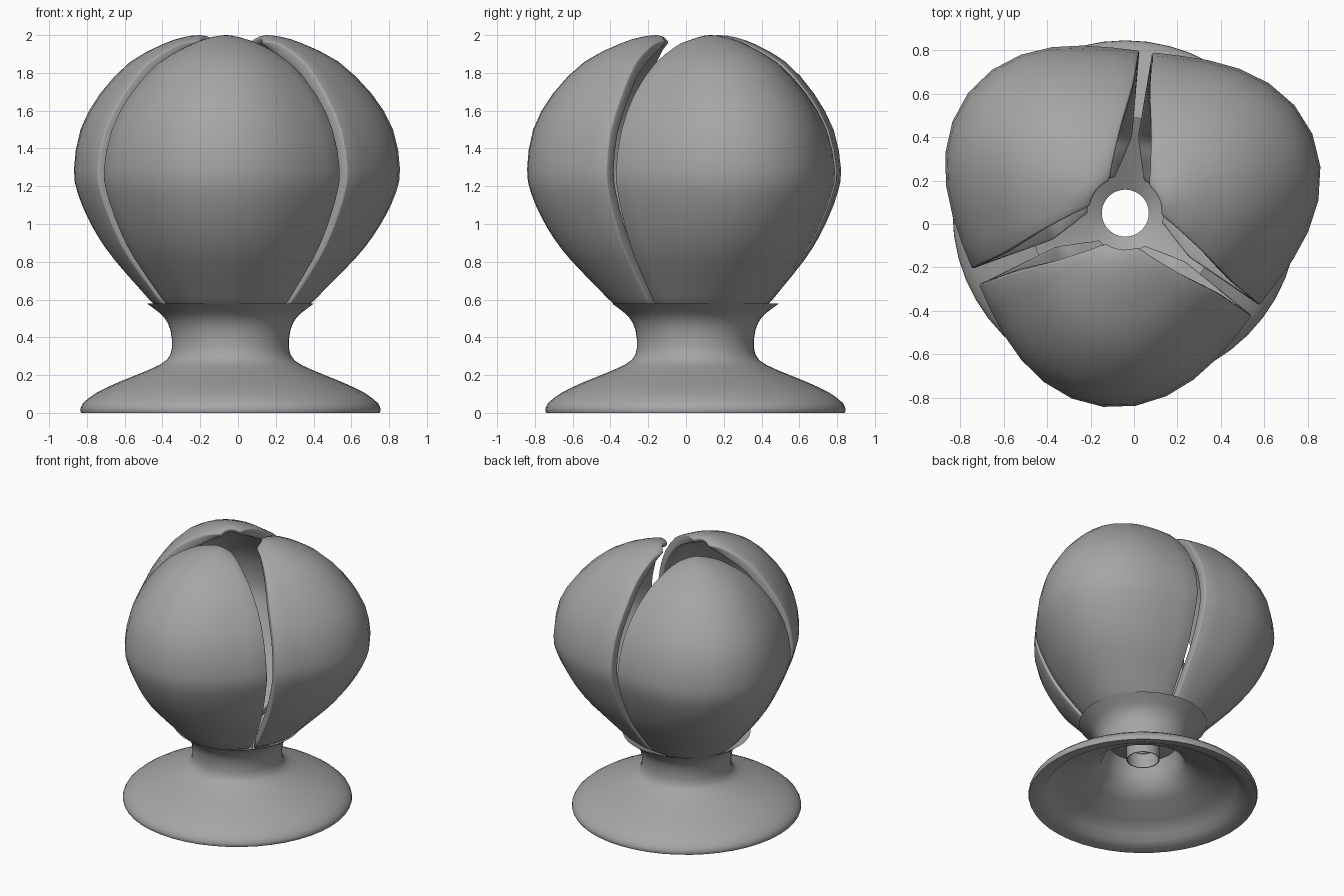
import bpy, math

if "Cube" in bpy.data.objects:
    bpy.data.objects.remove(bpy.data.objects["Cube"])

AXIS = (-0.04, 0.05)          # vertical axis shared by the stand and the petals

grey = bpy.data.materials.new("plain_grey")
grey.diffuse_color = (0.38, 0.38, 0.38, 1)
grey.use_nodes = True
grey.node_tree.nodes["Principled BSDF"].inputs["Base Color"].default_value = grey.diffuse_color


def make_object(name, verts, faces):
    mesh = bpy.data.meshes.new(name)
    mesh.from_pydata(verts, [], faces)
    mesh.materials.append(grey)
    ob = bpy.data.objects.new(name, mesh)
    ob.location = (AXIS[0], AXIS[1], 0)
    bpy.context.collection.objects.link(ob)
    return ob


def finish(ob, angle):
    """Apply modifiers and shade smooth with sharp corners kept."""
    bpy.ops.object.select_all(action='DESELECT')
    ob.select_set(True)
    bpy.context.view_layer.objects.active = ob
    for m in list(ob.modifiers):
        bpy.ops.object.modifier_apply(modifier=m.name)
    bpy.ops.object.shade_smooth_by_angle(angle=math.radians(angle))


def refine(rows):
    """Insert a smooth in-between row after every row (Catmull-Rom midpoint)."""
    out = []
    for i in range(len(rows) - 1):
        p0, p1 = rows[max(i - 1, 0)], rows[i]
        p2, p3 = rows[i + 1], rows[min(i + 2, len(rows) - 1)]
        out += [p1, tuple((9 * (b + c) - a - d) / 16 for a, b, c, d in zip(p0, p1, p2, p3))]
    return out + [rows[-1]]


def lathe(name, profile, steps=48):
    """Spin a closed (radius, height) loop around the axis."""
    n = len(profile)
    verts = [(r * math.cos(2 * math.pi * j / steps), r * math.sin(2 * math.pi * j / steps), z)
             for r, z in profile for j in range(steps)]
    faces = []
    for i in range(n):
        k = (i + 1) % n
        for j in range(steps):
            m = (j + 1) % steps
            faces.append((i * steps + j, i * steps + m, k * steps + m, k * steps + j))
    return make_object(name, verts, faces)


# Hollow stand: foot, neck, flared cup, funnel and centre tube
outer = refine([
    (0.795, 0.012), (0.782, 0.05), (0.71, 0.106), (0.586, 0.165), (0.427, 0.23),
    (0.337, 0.28), (0.31, 0.345), (0.318, 0.44), (0.347, 0.50), (0.385, 0.537), (0.443, 0.58)])
inner = [
    (0.36, 0.54), (0.25, 0.475), (0.15, 0.425), (0.108, 0.40), (0.108, 0.29),  # funnel and hole
    (0.114, 0.29), (0.114, 0.39), (0.24, 0.42),         # tube outside and neck ceiling
    (0.265, 0.34), (0.295, 0.25), (0.39, 0.185), (0.55, 0.12), (0.65, 0.07),
    (0.68, 0.03), (0.74, 0.008), (0.79, 0.0)]           # underside and rolled rim
finish(lathe("stand", outer + inner), 40)

# Petal rows: centre radius, height, half angle (degrees), edge pull-in, wall factor, edge drop
ROWS = refine([
    (0.19, 0.445, 38, 0.03, 0.5, 0), (0.26, 0.478, 47, 0.06, 0.7, 0), (0.34, 0.522, 53, 0.1, 0.8, 0),
    (0.40, 0.55, 56, 0.12, 0.8, 0), (0.45, 0.59, 57.5, 0.12, 0.8, 0),
    (0.51, 0.65, 57.5, 0.13, 0.9, 0), (0.665, 0.81, 57.5, 0.15, 1, 0),
    (0.755, 0.925, 57.5, 0.16, 1, 0), (0.825, 1.045, 57.5, 0.165, 1, 0),
    (0.878, 1.17, 57.5, 0.165, 1, 0), (0.897, 1.29, 57.5, 0.165, 1, 0),
    (0.865, 1.50, 57, 0.185, 1, 0), (0.76, 1.69, 56, 0.215, 1, 0),
    (0.59, 1.86, 52, 0.24, 1, 0.01), (0.40, 1.955, 45, 0.26, 0.95, 0.02),
    (0.29, 1.99, 39, 0.23, 0.85, 0.03), (0.205, 2.0, 33, 0.12, 0.65, 0.035),
    (0.165, 1.988, 25, 0.03, 0.5, 0.025)])
SEGS = 12


def petal(name, centre, size):
    verts, faces = [], []
    for r, z, half, pull, _, drop in ROWS:
        # the bulge grows only around the widest height
        swell = 1 + (size - 1) * math.sin(math.pi * min(1, max(0, (z - 0.56) / 1.44)))
        for j in range(SEGS + 1):
            s = 2 * j / SEGS - 1
            a = math.radians(half) * s
            bend = (1 - math.cos(3 * a)) / 2
            rr = r * (1 - pull * bend) * (swell + (1 - swell) * bend)
            t = math.radians(centre) + a
            verts.append((rr * math.cos(t), rr * math.sin(t), z - drop * s * s))
    w = SEGS + 1
    for i in range(len(ROWS) - 1):
        for j in range(SEGS):
            a = i * w + j
            faces.append((a, a + 1, a + w + 1, a + w))
    ob = make_object(name, verts, faces)
    group = ob.vertex_groups.new(name="wall")
    for i, row in enumerate(ROWS):
        group.add(list(range(i * w, i * w + w)), min(1, row[4]), 'REPLACE')
    shell = ob.modifiers.new("shell", 'SOLIDIFY')
    shell.thickness = 0.07
    shell.offset = -1
    shell.vertex_group = "wall"
    lip = ob.modifiers.new("lip", 'BEVEL')
    lip.width = 0.015
    lip.segments = 2
    lip.limit_method = 'ANGLE'
    lip.angle_limit = math.radians(50)
    finish(ob, 50)


# Three petals, evenly spaced around the axis; the right one bulges a little more
for label, centre, size in (("front_petal", 263.5, 1.0), ("right_petal", 23.0, 1.042),
                            ("left_petal", 142.5, 1.015)):
    petal(label, centre, size)
